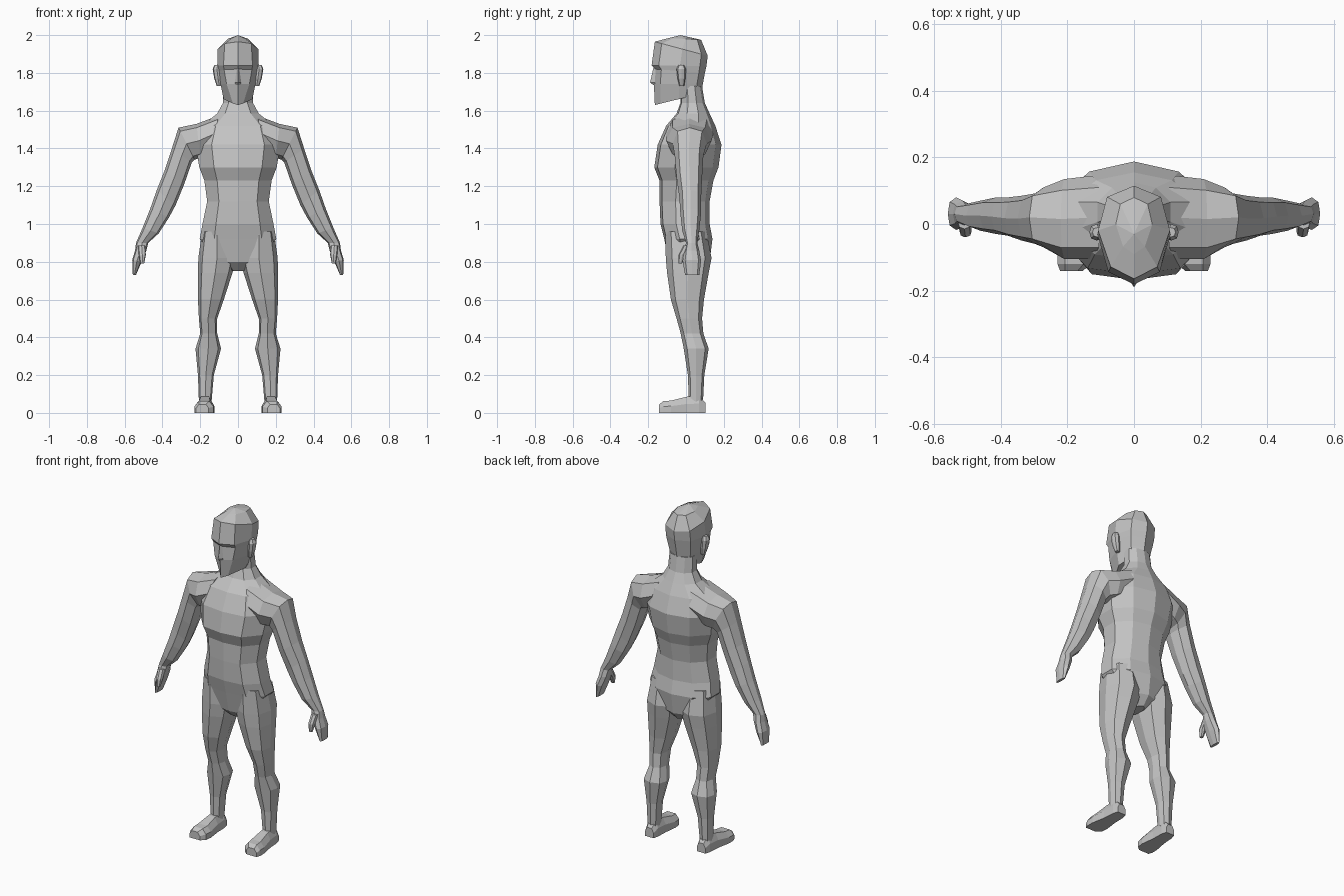
import bpy, bmesh, math

mat = bpy.data.materials.new("plain grey")
mat.diffuse_color = (0.55, 0.55, 0.55, 1)


def loft(name, rings, mirror=False, tip=None):
    """Skin a list of equal-length point rings, capped at both ends."""
    bm = bmesh.new()
    vs = [[bm.verts.new(p) for p in r] for r in rings]
    n = len(vs[0])
    for a, b in zip(vs, vs[1:]):
        for i in range(n):
            j = (i + 1) % n
            bm.faces.new((a[i], a[j], b[j], b[i]))
    bm.faces.new(vs[0])
    if tip:
        t = bm.verts.new(tip)
        for i in range(n):
            bm.faces.new((vs[-1][i], vs[-1][(i + 1) % n], t))
    else:
        bm.faces.new(vs[-1])
    bmesh.ops.recalc_face_normals(bm, faces=bm.faces)
    me = bpy.data.meshes.new(name)
    bm.to_mesh(me)
    bm.free()
    me.materials.append(mat)
    ob = bpy.data.objects.new(name, me)
    bpy.context.collection.objects.link(ob)
    if mirror:
        ob.modifiers.new("mirror", 'MIRROR').use_mirror_merge = False
    return ob


def limb(name, stations):
    """Eight-sided limb; station = outer x,z, inner x,z, front y, back y."""
    prof = [(1, 0), (.78, .72), (0, 1), (-.78, .72), (-1, 0),
            (-.78, -.72), (0, -1), (.78, -.72)]
    rings = []
    for xo, zo, xi, zi, yf, yb in stations:
        rings.append([((xo + xi) / 2 + a * (xo - xi) / 2,
                       (yf + yb) / 2 + b * (yb - yf) / 2,
                       (zo + zi) / 2 + a * (zo - zi) / 2) for a, b in prof])
    return loft(name, rings, True)


def symmetric(half):
    """Close a half ring (first and last points on x = 0)."""
    return half + [(-x, y, z) for x, y, z in half[-2:0:-1]]


# Torso and neck: z, half width, front y, back y
torso = [(.75, .03, -.04, .08), (.80, .10, -.09, .125), (.92, .203, -.115, .14),
         (1.0, .188, -.135, .125), (1.12, .163, -.14, .125), (1.23, .178, -.14, .145),
         (1.30, .205, -.168, .172), (1.42, .225, -.15, .188), (1.52, .19, -.105, .155),
         (1.585, .11, -.05, .125), (1.64, .08, -.03, .10), (1.73, .076, -.03, .085)]
rings = []
for z, w, f, b in torso:
    d = b - f
    rings.append(symmetric([(0, f, z), (.62 * w, f + .05 * d, z), (w, f + .32 * d, z),
                            (w, f + .66 * d, z), (.6 * w, b - .09 * d, z), (0, b, z)]))
loft("torso", rings)

# Head: front z, back z, half width, front y, back y, face width ratio
head = [(1.63, 1.69, .076, -.165, .08, .35), (1.74, 1.745, .093, -.17, .09, .65),
        (1.82, 1.80, .105, -.165, .10, .7), (1.84, 1.835, .11, -.182, .108, .7),
        (1.965, 1.89, .108, -.165, .115, .65), (1.985, 1.975, .055, -.09, .08, .6)]
rings = []
for zf, zb, w, f, b, r in head:
    half = [(0, f), (r * w, f + .13 * (b - f)), (w, f + .52 * (b - f)),
            (.75 * w, b - .12 * (b - f)), (0, b)]
    rings.append(symmetric([(x, y, zf + (zb - zf) * (y - f) / (b - f)) for x, y in half]))
loft("head", rings, tip=(0, -.03, 2.0))

# Nose wedge
loft("nose", [[(-.006, -.16, 1.83), (0, -.172, 1.83), (.006, -.16, 1.83)],
              [(-.017, -.165, 1.75), (0, -.19, 1.75), (.017, -.165, 1.75)],
              [(-.012, -.163, 1.737), (0, -.175, 1.737), (.012, -.163, 1.737)]])

# Ears
limb("ears", [(.112, 1.73, .085, 1.73, -.035, -.01), (.126, 1.77, .085, 1.77, -.045, -.003),
              (.134, 1.82, .09, 1.82, -.05, .0), (.125, 1.842, .09, 1.842, -.04, -.01)])

# Arms with hands
limb("arms", [(.10, 1.575, .15, 1.38, -.105, .145), (.22, 1.53, .20, 1.35, -.105, .135),
              (.315, 1.51, .23, 1.34, -.07, .11), (.35, 1.40, .245, 1.325, -.06, .092),
              (.39, 1.28, .285, 1.21, -.05, .085), (.43, 1.18, .33, 1.10, -.035, .08),
              (.465, 1.08, .365, 1.035, -.03, .08), (.505, .98, .42, .95, -.02, .07),
              (.54, .90, .475, .90, .0, .06), (.545, .86, .485, .86, -.01, .07),
              (.56, .81, .51, .80, -.018, .08), (.557, .73, .54, .73, -.005, .07)])

# Thumbs
limb("thumbs", [(.53, .885, .49, .885, -.015, .03), (.525, .835, .488, .835, -.04, .0),
                (.517, .79, .497, .79, -.04, -.022)])

# Legs: z, outer x, inner x, front y, back y
legs = [(.96, .19, .03, -.11, .11), (.82, .21, .012, -.107, .135), (.74, .212, .03, -.10, .12),
        (.60, .212, .075, -.08, .095), (.50, .207, .11, -.05, .085), (.42, .20, .11, -.028, .092),
        (.34, .225, .09, -.012, .12), (.20, .212, .128, .01, .097), (.06, .207, .14, .015, .09)]
limb("legs", [(o, z, i, z, f, b) for z, o, i, f, b in legs])

# Feet: y, inner x, outer x, top z
feet = [(.102, .145, .20, .055), (.07, .137, .21, .09), (.0, .135, .215, .085),
        (-.08, .125, .23, .065), (-.12, .13, .23, .062), (-.142, .155, .222, .045)]
rings = []
for y, i, o, t in feet:
    w = o - i
    rings.append([(i, y, 0), (o, y, 0), (o, y, .55 * t), (o - .22 * w, y, t),
                  (i + .22 * w, y, t), (i, y, .55 * t)])
loft("feet", rings, True)
